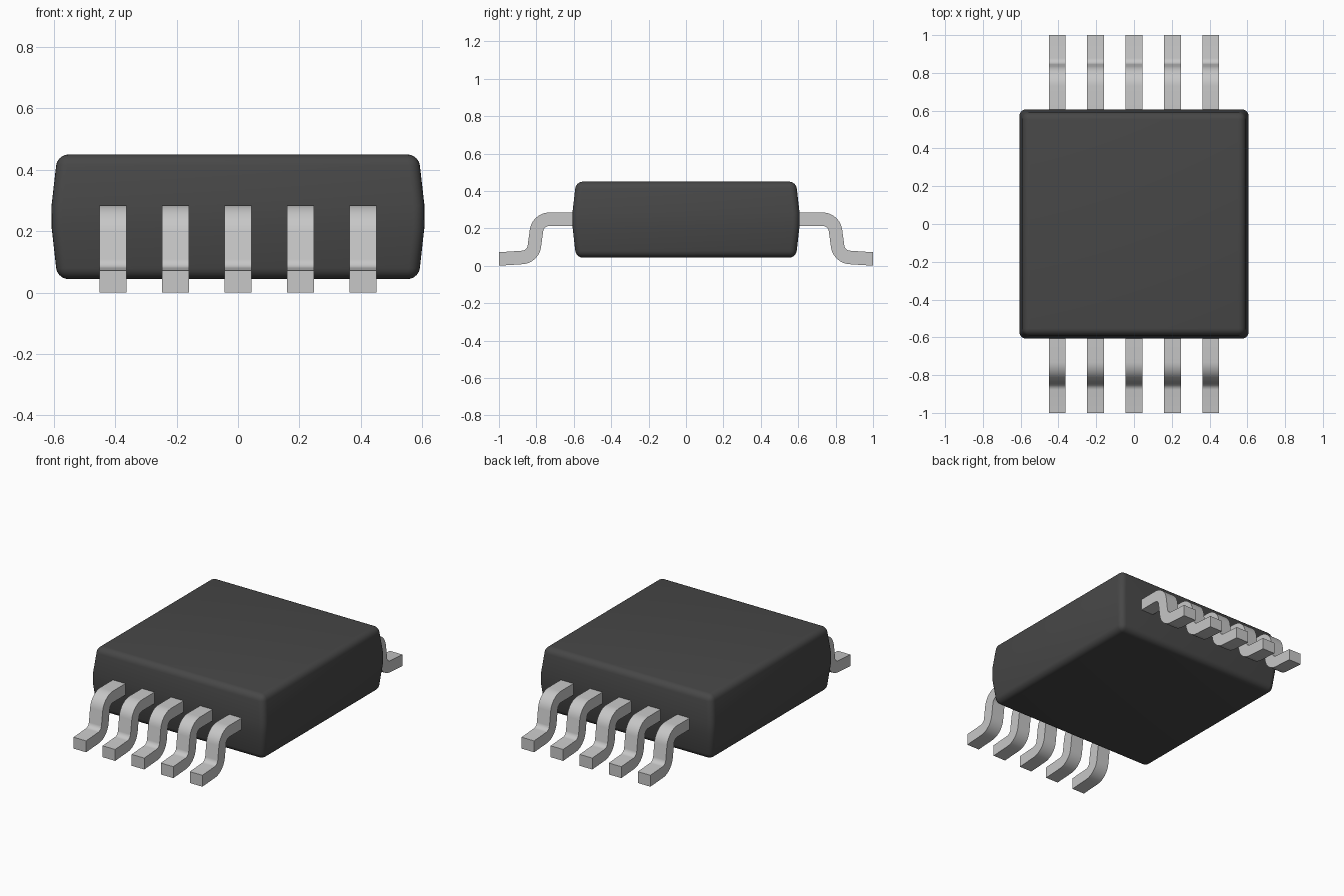
import bpy, bmesh, math
from mathutils import Vector

cube = bpy.data.objects.get("Cube")
if cube:
    bpy.data.objects.remove(cube, do_unlink=True)


def make_material(name, rgb, metallic=0.0, rough=0.5):
    m = bpy.data.materials.new(name)
    m.use_nodes = True
    m.diffuse_color = (*rgb, 1)
    bsdf = m.node_tree.nodes["Principled BSDF"]
    bsdf.inputs["Base Color"].default_value = (*rgb, 1)
    bsdf.inputs["Metallic"].default_value = metallic
    bsdf.inputs["Roughness"].default_value = rough
    return m


def finish(bm, name, mat, angle):
    bmesh.ops.recalc_face_normals(bm, faces=bm.faces)
    mesh = bpy.data.meshes.new(name)
    bm.to_mesh(mesh)
    bm.free()
    mesh.materials.append(mat)
    ob = bpy.data.objects.new(name, mesh)
    bpy.context.collection.objects.link(ob)
    bpy.ops.object.select_all(action='DESELECT')
    ob.select_set(True)
    bpy.context.view_layer.objects.active = ob
    bpy.ops.object.shade_smooth_by_angle(angle=math.radians(angle))
    return ob


plastic = make_material("dark plastic", (0.063, 0.063, 0.063))
metal = make_material("tinned metal", (0.57, 0.57, 0.57))

# Moulded body: square rings, widest in a band at lead height, rounded edges
bm = bmesh.new()
rings = []
for half, z in ((0.588, 0.044), (0.607, 0.213), (0.607, 0.285), (0.588, 0.45)):
    rings.append([bm.verts.new((sx * half, sy * half, z))
                  for sx, sy in ((-1, -1), (1, -1), (1, 1), (-1, 1))])
for low, high in zip(rings, rings[1:]):
    for i in range(4):
        j = (i + 1) % 4
        bm.faces.new((low[i], low[j], high[j], high[i]))
bm.faces.new(rings[0][::-1])
bm.faces.new(rings[-1])
bmesh.ops.recalc_face_normals(bm, faces=bm.faces)
sharp = [e for e in bm.edges if e.calc_face_angle() > math.radians(30)]
bmesh.ops.bevel(bm, geom=sharp, offset=0.036, offset_type='OFFSET',
                segments=5, profile=0.5, affect='EDGES')
finish(bm, "body", plastic, 40)

# Gull-wing lead: centre line in (y, z), two arcs joined by a leaning leg
THICK, WIDTH, PITCH, RADIUS, STEPS = 0.072, 0.088, 0.2035, 0.07, 10
LEAN, TILT = math.radians(9), math.radians(4)


def arc(cy, cz, start, end):
    return [Vector((cy + RADIUS * math.cos(a), cz + RADIUS * math.sin(a)))
            for a in (start + (end - start) * i / STEPS for i in range(STEPS + 1))]


path = [Vector((0.57, 0.249))]
path += arc(0.73, 0.179, math.pi / 2, LEAN)
path += arc(0.88, 0.1145, math.pi + LEAN, 1.5 * math.pi - TILT)
path.append(Vector((1.0, 0.0365)))


def make_lead(name, x, side):
    bm = bmesh.new()
    loops = []
    for i, p in enumerate(path):
        t = (path[min(i + 1, len(path) - 1)] - path[max(i - 1, 0)]).normalized()
        n = Vector((-t.y, t.x)) * THICK / 2
        if i in (0, len(path) - 1):      # square-cut ends
            n = Vector((0, THICK / 2))
        loops.append([bm.verts.new((x + sx * WIDTH / 2, side * (p.x + s * n.x), p.y + s * n.y))
                      for sx, s in ((-1, -1), (1, -1), (1, 1), (-1, 1))])
    for a, b in zip(loops, loops[1:]):
        for i in range(4):
            j = (i + 1) % 4
            bm.faces.new((a[i], a[j], b[j], b[i]))
    bm.faces.new(loops[0])
    bm.faces.new(loops[-1])
    finish(bm, name, metal, 35)


# Five leads along the front and five along the back
for side, label in ((-1, "front"), (1, "back")):
    for k in range(5):
        make_lead(f"{label}_lead_{k + 1}", (k - 2) * PITCH, side)
